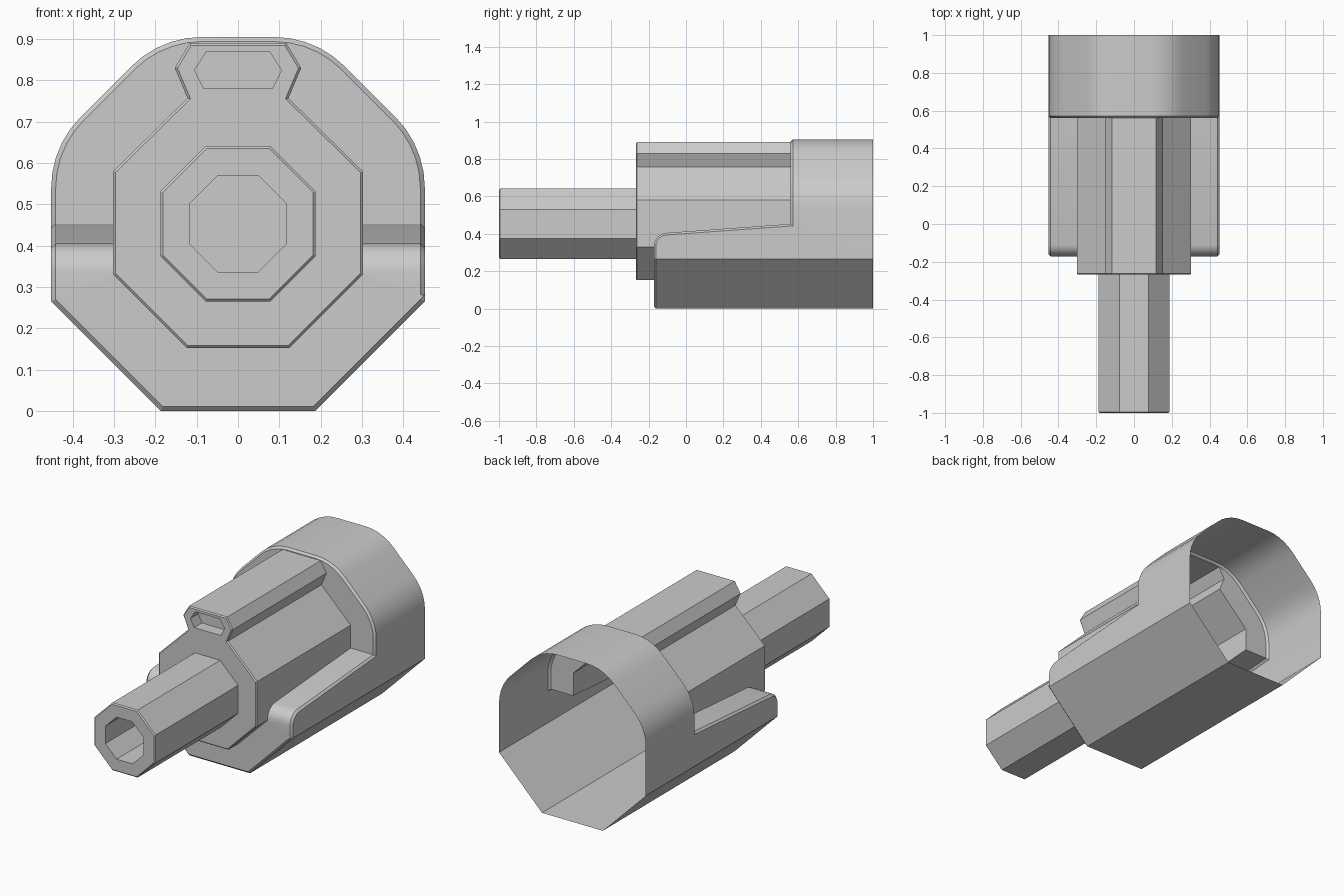
import bpy
import bmesh
import math

if "Cube" in bpy.data.objects:
    bpy.data.objects.remove(bpy.data.objects["Cube"], do_unlink=True)

grey = bpy.data.materials.new("plain grey")
grey.use_nodes = True
grey.diffuse_color = (0.6, 0.6, 0.6, 1)
grey.node_tree.nodes["Principled BSDF"].inputs["Base Color"].default_value = (0.6, 0.6, 0.6, 1)

AXIS_Z = 0.453


def make_prism(name, outline, start, end, axis="Y"):
    """Extrude an outline of (x, z) points along y, or (y, z) points along x."""
    def place(p, t):
        return (p[0], t, p[1]) if axis == "Y" else (t, p[0], p[1])
    bm = bmesh.new()
    near = [bm.verts.new(place(p, start)) for p in outline]
    far = [bm.verts.new(place(p, end)) for p in outline]
    bm.faces.new(near)
    bm.faces.new(far)
    for i in range(len(outline)):
        j = (i + 1) % len(outline)
        bm.faces.new((near[i], near[j], far[j], far[i]))
    bmesh.ops.recalc_face_normals(bm, faces=bm.faces)
    mesh = bpy.data.meshes.new(name)
    bm.to_mesh(mesh)
    bm.free()
    obj = bpy.data.objects.new(name, mesh)
    bpy.context.collection.objects.link(obj)
    mesh.materials.append(grey)
    return obj


def combine(obj, other, operation):
    """Apply a boolean with another solid, then drop that solid."""
    mod = obj.modifiers.new("combine", "BOOLEAN")
    mod.operation = operation
    mod.solver = "EXACT"
    mod.object = other
    bpy.context.view_layer.objects.active = obj
    bpy.ops.object.modifier_apply(modifier=mod.name)
    bpy.data.objects.remove(other, do_unlink=True)


def bevel_front(obj, width):
    """Chamfer the rim around every forward-facing face."""
    def forward(f):
        return abs(f.normal.x) < 0.01 and f.normal.y < -0.02
    bm = bmesh.new()
    bm.from_mesh(obj.data)
    bm.normal_update()
    rim = [e for e in bm.edges
           if len(e.link_faces) == 2 and forward(e.link_faces[0]) != forward(e.link_faces[1])]
    bmesh.ops.bevel(bm, geom=rim, offset=width, segments=1, affect="EDGES")
    bm.to_mesh(obj.data)
    bm.free()


def open_back(obj, y):
    """Remove the rear cap at the given depth."""
    bm = bmesh.new()
    bm.from_mesh(obj.data)
    bm.normal_update()
    caps = [f for f in bm.faces if f.normal.y > 0.9 and f.calc_center_median().y > y - 0.01]
    bmesh.ops.delete(bm, geom=caps, context="FACES")
    bm.to_mesh(obj.data)
    bm.free()


def octagon(apothem):
    r = apothem / math.cos(math.pi / 8)
    angles = [math.pi / 8 + i * math.pi / 4 for i in range(8)]
    return [(r * math.cos(a), AXIS_Z + r * math.sin(a)) for a in angles]


def mirrored(half):
    """Close a right-hand half outline with its mirror image."""
    return half + [(-x, z) for x, z in reversed(half)]


def arc(cx, cz, r, a0, a1, steps):
    angles = [math.radians(a0 + (a1 - a0) * i / steps) for i in range(steps + 1)]
    return [(cx + r * math.cos(a), cz + r * math.sin(a)) for a in angles]


# Outer shell section: octagon with rounded upper corners
R, CORNER = 0.452, 0.242
side = R - CORNER
upper = AXIS_Z + R - CORNER
tangent = CORNER * math.tan(math.pi / 8)
half_flat = R * math.tan(math.pi / 8)
half = [(half_flat, 0), (R, R - half_flat + AXIS_Z - R)]
half += arc(side, AXIS_Z + half_flat - tangent, CORNER, 0, 45, 5)
half += arc(half_flat - tangent, upper, CORNER, 45, 90, 5)
shell = make_prism("outer_shell", mirrored(half), -0.172, 1.0)

# Side profile cuts the low front cradle from the tall rear hood
profile = [(1.1, -0.1), (-0.172, -0.1)]
profile += arc(-0.102, 0.335, 0.07, 180, 95, 6)
profile += [(0.56, 0.453), (0.56, 1.0), (1.1, 1.0)]
combine(shell, make_prism("profile_cutter", profile, -0.6, 0.6, "X"), "INTERSECT")
bevel_front(shell, 0.011)

# Inner core with top rail, and the shallow slot in the rail
core_half = [(0.125, 0.153), (0.302, 0.33), (0.302, 0.58), (0.122, 0.757),
             (0.153, 0.83), (0.117, 0.89)]
core = make_prism("inner_core", mirrored(core_half), -0.268, 0.7)
bevel_front(core, 0.006)
slot = mirrored([(0.083, 0.78), (0.105, 0.825), (0.076, 0.87)])
combine(core, make_prism("slot_cutter", slot, -0.4, -0.2), "DIFFERENCE")

# Merge core and shell into one hollow housing, open at the rear
combine(shell, core, "UNION")
open_back(shell, 1.0)
shell.name = "housing"

# Barrel with an octagonal bore
barrel = make_prism("barrel", octagon(0.188), -1.0, -0.268)
bevel_front(barrel, 0.006)
combine(barrel, make_prism("bore_cutter", octagon(0.117), -1.2, -0.6), "DIFFERENCE")
open_back(barrel, -0.268)

# Smooth the rounded corners, keep the facets crisp
for obj in (shell, barrel):
    bpy.ops.object.select_all(action="DESELECT")
    obj.select_set(True)
    bpy.context.view_layer.objects.active = obj
    bpy.ops.object.shade_smooth_by_angle(angle=math.radians(25))
